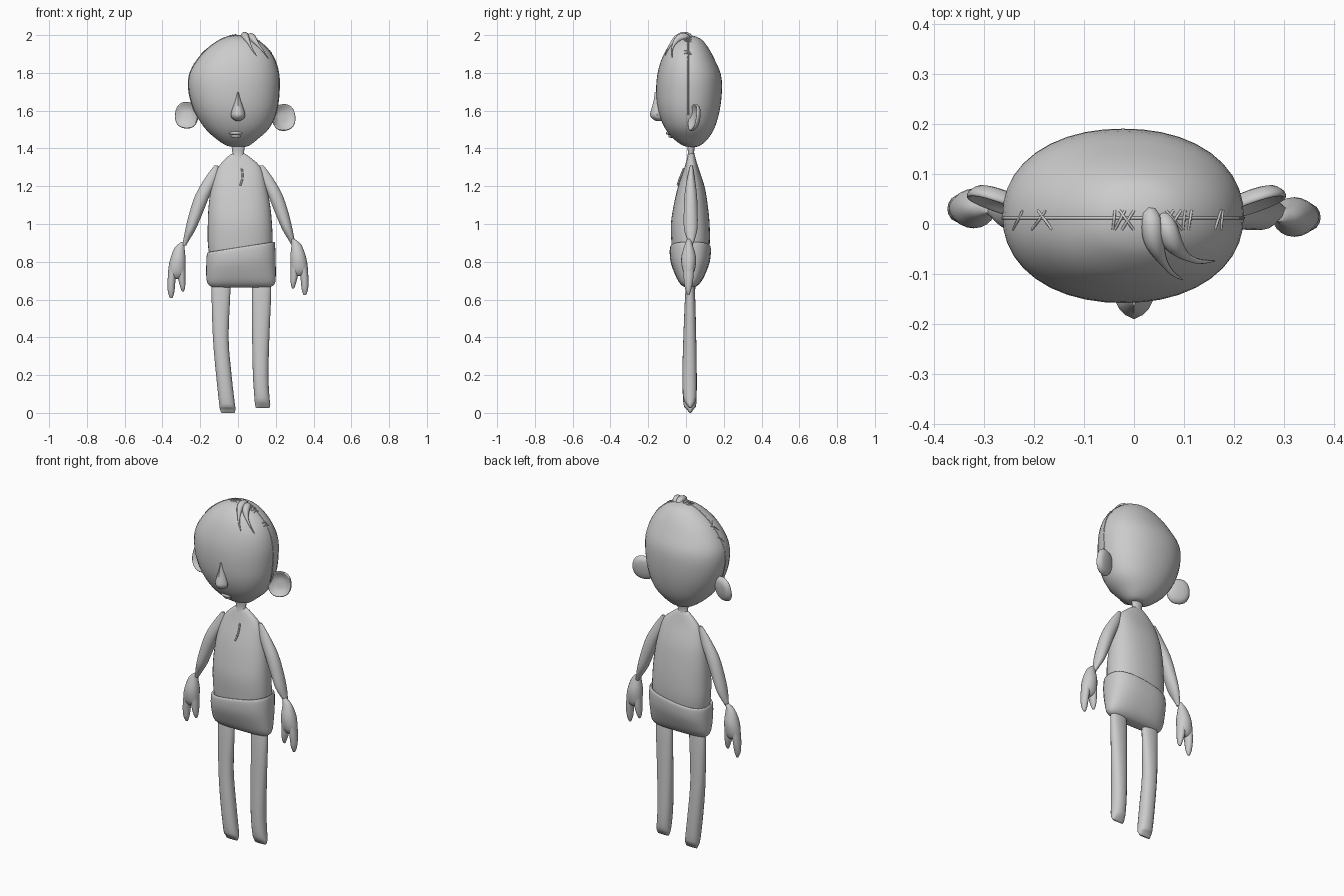
import bpy, bmesh
from math import cos, sin, pi, radians
from mathutils import Vector, Matrix
from mathutils.bvhtree import BVHTree


def catmull(a, b, c, d, t):
    return tuple(0.5 * (2*q + (r-p)*t + (2*p - 5*q + 4*r - s)*t*t + (3*q - p - 3*r + s)*t**3)
                 for p, q, r, s in zip(a, b, c, d))


def refine(rows, steps):
    """Smoothly interpolate the sections of a loft."""
    out = []
    for i in range(len(rows) - 1):
        a, d = rows[max(i-1, 0)], rows[min(i+2, len(rows)-1)]
        out += [catmull(a, rows[i], rows[i+1], d, k/steps) for k in range(steps)]
    return out + [rows[-1]]


def loft(bm, rows, n=24, power=2.0, steps=3, matrix=Matrix(), tilt=0.0):
    """Superellipse sections: each row is z, x min, x max, y min, y max."""
    rings = []
    for z, x0, x1, y0, y1 in refine(rows, steps):
        ring = []
        for i in range(n):
            c, s = cos(2*pi*i/n), sin(2*pi*i/n)
            k = (abs(c)**power + abs(s)**power) ** (-1/power)
            x = (x0+x1)/2 + (x1-x0)/2*c*k
            y = (y0+y1)/2 + (y1-y0)/2*s*k
            ring.append(bm.verts.new(matrix @ Vector((x, y, z + tilt*x))))
        rings.append(ring)
    for a, b in zip(rings, rings[1:]):
        for i in range(n):
            j = (i+1) % n
            bm.faces.new((a[i], a[j], b[j], b[i]))
    bm.faces.new(rings[0][::-1])
    bm.faces.new(rings[-1])


def finish(name, bm, sharp=50):
    bmesh.ops.recalc_face_normals(bm, faces=bm.faces)
    for f in bm.faces:
        f.smooth = True
    me = bpy.data.meshes.new(name)
    bm.to_mesh(me)
    bm.free()
    me.set_sharp_from_angle(angle=radians(sharp))
    ob = bpy.data.objects.new(name, me)
    bpy.context.collection.objects.link(ob)
    return ob


def part(name, rows, **kw):
    bm = bmesh.new()
    loft(bm, rows, **kw)
    return finish(name, bm)


def threads(name, paths, radius, taper=None):
    """Tubes along point lists, optionally with a radius per point."""
    cu = bpy.data.curves.new(name, 'CURVE')
    cu.dimensions = '3D'
    cu.bevel_depth = radius
    cu.bevel_resolution = 2
    cu.use_fill_caps = True
    for pts in paths:
        sp = cu.splines.new('POLY')
        sp.points.add(len(pts) - 1)
        for i, p in enumerate(pts):
            sp.points[i].co = (*p, 1)
            sp.points[i].radius = taper[i] if taper else 1
    ob = bpy.data.objects.new(name, cu)
    bpy.context.collection.objects.link(ob)


def disc(rx, ry, profile):
    """Loft rows for a dish: profile gives (height, size factor)."""
    return [(h, -rx*f, rx*f, -ry*f, ry*f) for h, f in profile]


def frame(origin, right, up):
    r, u = Vector(right).normalized(), Vector(up).normalized()
    return Matrix.Translation(origin) @ Matrix((r, u, r.cross(u))).transposed().to_4x4()


# head: lopsided egg
bm = bmesh.new()
loft(bm, [(1.408, -.02, .03, .02, .05), (1.415, -.06, .06, -.015, .075),
          (1.45, -.115, .105, -.065, .115), (1.51, -.178, .168, -.113, .152),
          (1.6, -.232, .205, -.148, .178), (1.7, -.26, .218, -.158, .19),
          (1.79, -.258, .217, -.152, .185), (1.87, -.215, .195, -.13, .152),
          (1.93, -.16, .155, -.1, .12), (1.975, -.095, .1, -.06, .085),
          (1.993, -.05, .05, -.025, .05), (1.998, -.02, .02, 0, .025)],
     n=40, power=2.15)
tree = BVHTree.FromBMesh(bm)
finish("head", bm)


def on_head(origin, direction):
    return tree.ray_cast(Vector(origin), Vector(direction))[:2]


# neck and torso
part("neck", [(1.35, -.032, .032, .005, .05), (1.38, -.03, .032, .01, .043),
              (1.425, -.036, .038, .005, .05)], n=16)
part("torso", [(1.375, -.025, .03, .02, .038), (1.36, -.05, .055, .01, .047),
               (1.3, -.105, .12, -.008, .065), (1.2, -.14, .15, -.042, .098),
               (1.1, -.155, .17, -.065, .115), (1.0, -.16, .18, -.08, .125),
               (.9, -.16, .183, -.077, .126), (.82, -.15, .175, -.07, .115)],
     n=32, power=2.3)

# shorts with a slanted waistband
part("shorts", [(.862, -.145, .175, -.065, .11), (.876, -.158, .19, -.078, .125),
                (.862, -.165, .196, -.086, .132), (.8, -.168, .199, -.082, .126),
                (.73, -.168, .2, -.057, .1), (.69, -.162, .197, -.036, .077),
                (.67, -.145, .18, -.015, .055), (.664, -.12, .155, 0, .04)],
     n=32, power=2.6, tilt=.0)
shorts = bpy.data.objects["shorts"].data
for v in shorts.vertices:
    v.co.z += .16 * v.co.x * max(0, (v.co.z - .68) / .2)

# legs, pinched at the soles
part("left_leg", [(.72, -.135, -.045, .01, .035), (.65, -.14, -.04, -.003, .047),
                  (.4, -.133, -.05, -.014, .054), (.2, -.116, -.034, -.019, .057),
                  (.05, -.1, -.017, -.014, .055), (.022, -.096, -.013, .002, .042),
                  (.0, -.088, -.018, .018, .027)], n=20, power=2.3)
part("right_leg", [(.72, .08, .17, .01, .035), (.65, .074, .176, -.003, .047),
                   (.4, .075, .166, -.014, .054), (.2, .079, .161, -.019, .057),
                   (.08, .087, .167, -.014, .055), (.045, .09, .171, .002, .042),
                   (.025, .095, .166, .018, .027)], n=20, power=2.3)

# arms, hands and ears for both sides
DISH = [(-.022, .3), (-.016, .75), (-.002, .97), (.008, 1), (.012, .93),
        (.004, .76), (-.006, .45), (-.008, .05)]
for side, sx, dx, dz in (("left", 1, 0, 0), ("right", -1, .01, .015)):
    m = Matrix.Translation((dx, 0, 0)) @ Matrix.Diagonal((sx, 1, 1, 1))
    part(side + "_arm", [(1.31, -.125, -.105, .022, .035), (1.25, -.17, -.105, .008, .045),
                         (1.155, -.225, -.148, -.008, .058), (1.05, -.26, -.19, -.012, .062),
                         (.97, -.279, -.225, -.01, .06), (.915, -.29, -.258, .008, .045),
                         (.885, -.298, -.275, .018, .034)], n=20, matrix=m)
    m = Matrix.Translation((0, .022 if sx > 0 else .005, dz)) @ Matrix.Diagonal((sx, 1, 1, 1))
    bm = bmesh.new()
    loft(bm, [(.905, -.3, -.28, .0, .02), (.875, -.335, -.283, -.012, .03),
              (.81, -.36, -.277, -.03, .048), (.75, -.37, -.278, -.026, .044),
              (.72, -.368, -.282, -.012, .032), (.71, -.36, -.29, .0, .02)], n=20, matrix=m)
    loft(bm, [(.78, -.365, -.322, -.02, .038), (.7, -.373, -.331, -.018, .035),
              (.64, -.371, -.337, -.01, .024), (.608, -.36, -.347, .004, .012)], n=14, matrix=m)
    loft(bm, [(.78, -.325, -.278, -.02, .038), (.71, -.317, -.278, -.016, .034),
              (.665, -.305, -.28, -.008, .024), (.643, -.297, -.287, .004, .012)], n=14, matrix=m)
    finish(side + "_hand", bm)
    origin = (.27, .045, .0) if sx > 0 else (.24, .045, .0)
    m = (Matrix.Translation((0, 0, 1.575 if sx > 0 else 1.563)) @ Matrix.Diagonal((-sx, 1, 1, 1))
         @ frame(origin, (.93, .33, .12), (-.12, .12, 1)))
    part(side + "_ear", disc(.065, .071, DISH), n=24, power=2.3, matrix=m)

# eyes: bulging balls inside almond lids
for side, x, z in (("left", -.13, 1.672), ("right", .145, 1.688)):
    p, nrm = on_head((x, -1, z), (0, 1, 0))
    right = Vector((0, 0, 1)).cross(nrm)
    m = frame(p, right, nrm.cross(right))
    part(side + "_eye", disc(.056, .063, [(-.02, 1), (.002, 1), (.009, .94), (.006, .82),
                                          (.009, .72), (.015, .4), (.017, .05)]),
         n=24, power=1.5, steps=2, matrix=m)

# nose and lips
part("nose", [(1.7, -.004, .004, -.165, -.13), (1.65, -.017, .017, -.172, -.13),
              (1.6, -.033, .033, -.186, -.12), (1.575, -.038, .038, -.19, -.115),
              (1.558, -.03, .03, -.178, -.115), (1.545, -.01, .01, -.16, -.12)],
     n=12, power=1.5)
bm = bmesh.new()
for z, w in ((1.482, .036), (1.466, .028)):
    p, _ = on_head((-.012, -1, z), (0, 1, 0))
    loft(bm, [(dz, -w*f, w*f, -.016*f, .018*f) for dz, f in
              ((-.01, .2), (-.007, .75), (0, 1), (.006, .75), (.009, .2))],
         n=16, power=1.7, steps=2, matrix=Matrix.Translation(p + Vector((0, .003, 0))))
finish("mouth", bm)

# hair tufts
for name, pts in (("large_tuft", [(.03, .03, 1.975), (.035, .005, 1.995), (.04, -.035, 1.99),
                                  (.055, -.07, 1.965), (.075, -.097, 1.925), (.098, -.112, 1.89)]),
                  ("small_tuft", [(.055, .02, 1.97), (.065, -.005, 1.99), (.078, -.038, 1.982),
                                  (.1, -.062, 1.955), (.13, -.075, 1.92), (.162, -.074, 1.875)])):
    path = [p[:3] for p in refine(pts, 4)]
    n = len(path) - 1
    threads(name, [path], .023, [(.5 + .5*sin(pi*min(1, i/n*1.5))) * (1 - (i/n)**2) + .03
                                 for i in range(n + 1)])

# seam over the crown and its stitches
seam = [on_head((-.015, .012, 1.7), (cos(a), 0, sin(a)))[0]
        for a in (radians(-30 + 6*i) for i in range(41))]
threads("head_seam", [seam], .003)
paths = []
for x, lean in ((-.232, .01), (-.19, .014), (-.178, -.014), (-.04, .002), (-.028, .01), (-.015, -.014),
                (-.012, .012), (.065, .014), (.08, -.016), (.082, .012), (.1, .002), (.112, .003),
                (.168, .006), (.176, .002)):
    paths.append([on_head((x + lean*t, .008 + .019*t, 3), (0, 0, -1))[0] + Vector((0, 0, .004 - .005*abs(t)))
                  for t in (-1, -.5, 0, .5, 1)])
threads("head_stitches", paths, .0028)

# chest scar
threads("chest_scar", [[(.02, -.012, 1.295), (.024, -.026, 1.26), (.022, -.036, 1.235),
                        (.012, -.045, 1.205)]], .005)
